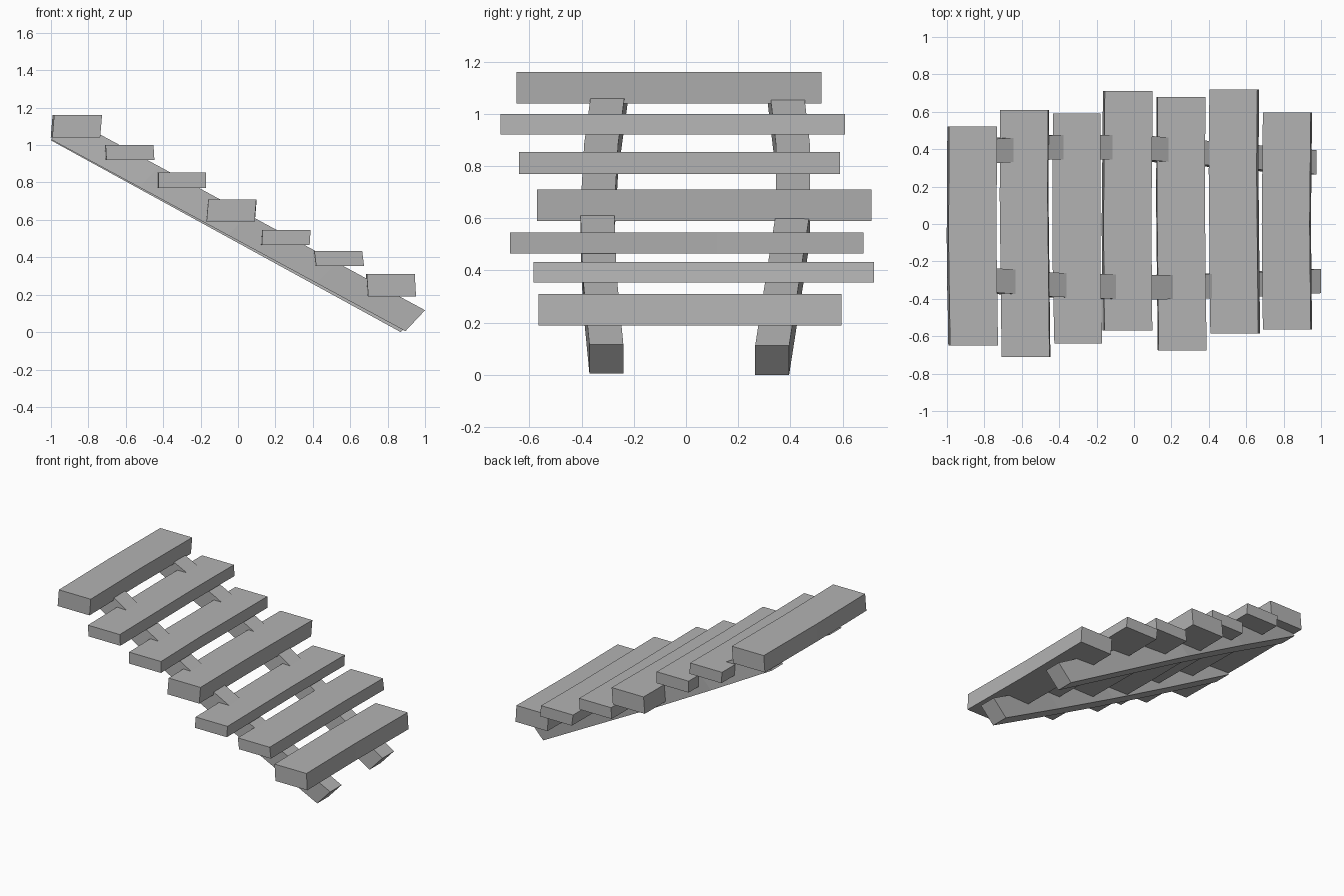
import bpy
import bmesh

if "Cube" in bpy.data.objects:
    bpy.data.objects.remove(bpy.data.objects["Cube"], do_unlink=True)

stone = bpy.data.materials.new("plain_grey")
stone.use_nodes = True
grey = (0.45, 0.45, 0.45, 1)
stone.diffuse_color = grey
stone.node_tree.nodes["Principled BSDF"].inputs["Base Color"].default_value = grey


def loft(name, sections):
    """Skin a row of four-cornered sections and cap both ends."""
    bm = bmesh.new()
    rings = [[bm.verts.new(p) for p in s] for s in sections]
    for a, b in zip(rings, rings[1:]):
        for i in range(4):
            j = (i + 1) % 4
            bm.faces.new((a[i], a[j], b[j], b[i]))
    bm.faces.new(rings[0])
    bm.faces.new(rings[-1])
    bmesh.ops.recalc_face_normals(bm, faces=bm.faces)
    mesh = bpy.data.meshes.new(name)
    bm.to_mesh(mesh)
    bm.free()
    mesh.materials.append(stone)
    obj = bpy.data.objects.new(name, mesh)
    bpy.context.collection.objects.link(obj)
    return obj


def plank(name, x_front, x_back, z, height, y_front, y_back, kink, lean):
    """Hand-cut tread with a slight bend at the kink and a leaning side."""
    half = 0.128
    bend = (x_front + x_back) / 2 - 0.006
    sections = []
    for x, y in ((x_front, y_front), (bend, kink), (x_back, y_back)):
        sections.append([(x - half + lean, y, z), (x + half + lean, y, z),
                         (x + half, y, z + height), (x - half, y, z + height)])
    loft(name, sections)


def beam(name, y_path, x_shift, z_shift):
    """Sloping bearer, gently bowed sideways along its length."""
    width = 0.13
    sections = []
    for i, y in enumerate(y_path):
        t = i / (len(y_path) - 1)
        x = -1 + t * (1.89 + x_shift)
        z = 1.03 + z_shift - t * 1.025
        z = max(z, 0)
        top_x, top_z = x + 0.105, z + 0.112
        sections.append([(x, y, z), (x, y + width, z),
                         (top_x, y + width, top_z), (top_x, y, top_z)])
    loft(name, sections)


# Treads, from the highest to the lowest
treads = [
    (-0.855, -0.860, 1.04, 0.12, -0.65, 0.52, -0.08, -0.01),
    (-0.580, -0.588, 0.92, 0.08, -0.71, 0.61, 0.14, 0.005),
    (-0.298, -0.306, 0.77, 0.083, -0.64, 0.59, -0.17, 0.0),
    (-0.030, -0.028, 0.59, 0.12, -0.57, 0.71, 0.0, -0.01),
    (0.260, 0.254, 0.465, 0.08, -0.675, 0.68, 0.12, -0.005),
    (0.536, 0.531, 0.353, 0.08, -0.585, 0.72, 0.28, 0.01),
    (0.817, 0.817, 0.19, 0.12, -0.565, 0.595, 0.0, 0.007),
]
for number, values in enumerate(treads, 1):
    plank(f"tread_{number}", *values)

# Bearers under the treads
beam("front_bearer", (-0.355, -0.39, -0.405, -0.395, -0.37), 0.005, 0)
beam("back_bearer", (0.315, 0.345, 0.345, 0.305, 0.265), -0.02, -0.005)
